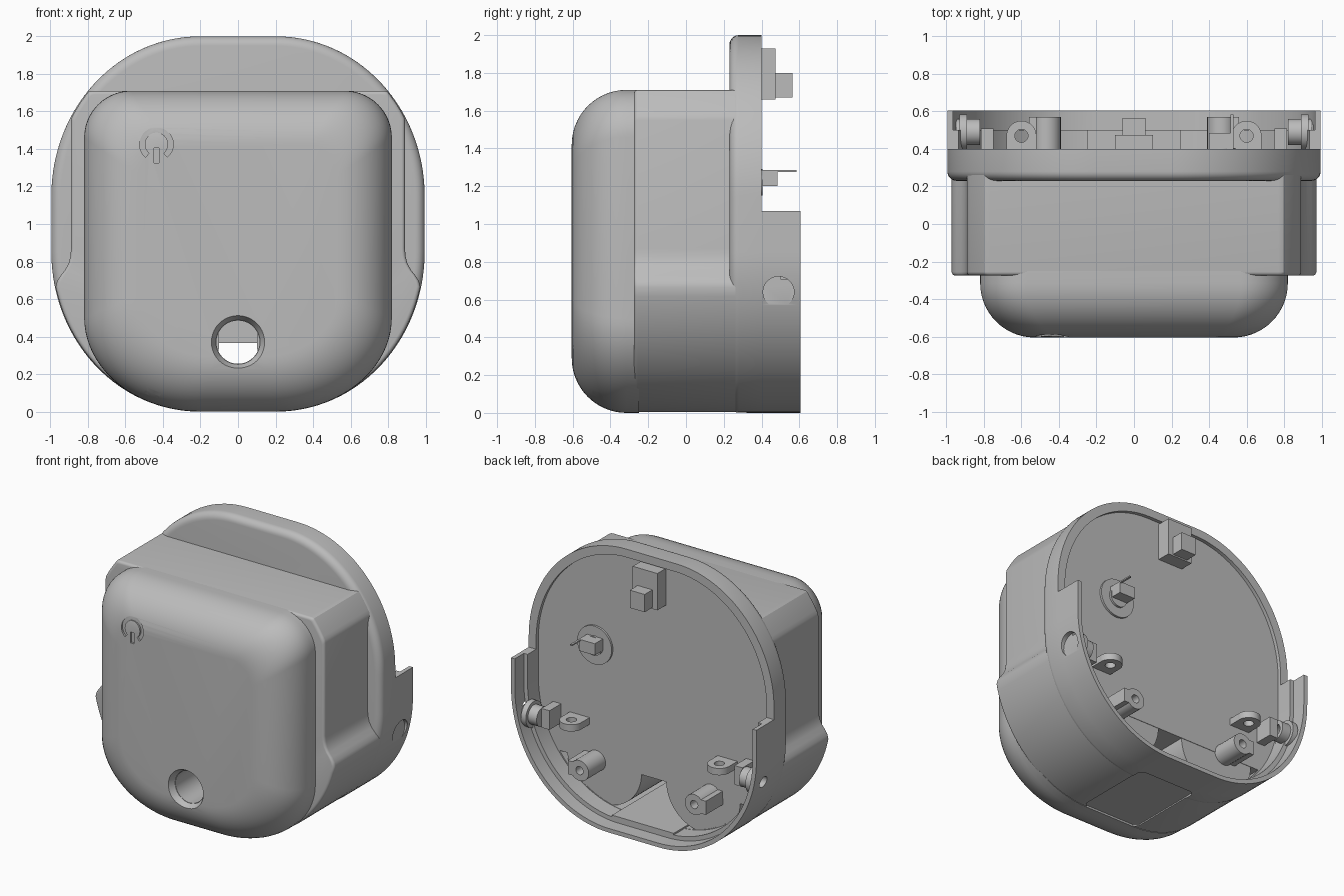
import bpy, bmesh, math
from mathutils import Vector

if "Cube" in bpy.data.objects:
    bpy.data.objects.remove(bpy.data.objects["Cube"])

gray = bpy.data.materials.new("warm_gray_plastic")
gray.diffuse_color = (0.5, 0.5, 0.5, 1)
gray.use_nodes = True
gray.node_tree.nodes["Principled BSDF"].inputs["Base Color"].default_value = gray.diffuse_color


def outline(w, z0, z1, bot, top, n=20):
    """Rounded rectangle in xz with elliptical corners (rx, rz)."""
    pts = []
    for cx, cz, r, a0 in ((w - top[0], z1 - top[1], top, 0), (-w + top[0], z1 - top[1], top, 90),
                          (-w + bot[0], z0 + bot[1], bot, 180), (w - bot[0], z0 + bot[1], bot, 270)):
        for i in range(n + 1):
            a = math.radians(a0 + 90 * i / n)
            pts.append((cx + r[0] * math.cos(a), cz + r[1] * math.sin(a)))
    return pts


def shell(d):
    """Main soft-square outline, inset by d."""
    c = (0.79 - d * 0.8, 0.85 - d * 0.8)
    return outline(0.995 - d, d, 2 - d, c, c, 28)


def scaled(pts, d, w, h, cz):
    return [(x * (w - d) / w, cz + (z - cz) * (h - d) / h) for x, z in pts]


def finish(name, bm):
    bmesh.ops.recalc_face_normals(bm, faces=bm.faces)
    me = bpy.data.meshes.new(name)
    bm.to_mesh(me)
    bm.free()
    ob = bpy.data.objects.new(name, me)
    bpy.context.collection.objects.link(ob)
    me.materials.append(gray)
    return ob


def loft(name, rings):
    """Solid from (outline, y) rings stacked along y."""
    bm = bmesh.new()
    loops = [[bm.verts.new((x, y, z)) for x, z in pts] for pts, y in rings]
    n = len(loops[0])
    for a, b in zip(loops, loops[1:]):
        for i in range(n):
            bm.faces.new((a[i], a[(i + 1) % n], b[(i + 1) % n], b[i]))
    bm.faces.new(loops[0])
    bm.faces.new(loops[-1])
    return finish(name, bm)


def cyl(name, p, q, r, seg=40, r2=None):
    """Cylinder or cone from p to q."""
    p, q = Vector(p), Vector(q)
    bm = bmesh.new()
    bmesh.ops.create_cone(bm, cap_ends=True, segments=seg, radius1=r, radius2=r if r2 is None else r2,
                          depth=(q - p).length)
    rot = (q - p).to_track_quat('Z', 'Y').to_matrix()
    for v in bm.verts:
        v.co = rot @ v.co + (p + q) / 2
    return finish(name, bm)


def box(name, x0, x1, y0, y1, z0, z1):
    return loft(name, [([(x0, z0), (x1, z0), (x1, z1), (x0, z1)], y) for y in (y0, y1)])


def cut(ob, *cutters):
    bpy.context.view_layer.objects.active = ob
    for c in cutters:
        m = ob.modifiers.new("cut", 'BOOLEAN')
        m.operation, m.solver, m.object = 'DIFFERENCE', 'EXACT', c
        bpy.ops.object.modifier_apply(modifier=m.name)


def drop(*obs):
    for o in obs:
        bpy.data.objects.remove(o)


def arc(r, n=6):
    """Quarter-round steps: (inset, depth from the front)."""
    return [(r * (1 - math.sin(math.pi / 2 * i / n)), r * (1 - math.cos(math.pi / 2 * i / n)))
            for i in range(n + 1)]


# Main solids: front bulge, middle body with side shoulders, back flange
o = outline(0.82, 0, 1.71, (0.62, 0.5), (0.25, 0.25))
front = loft("front_bulge", [(scaled(o, d, 0.82, 0.855, 0.855), -0.605 + y) for d, y in arc(0.29, 14)]
             + [(o, -0.25)])

base = [(x, z) for x, z in outline(0.991, 0.004, 1.9, (0.786, 0.846), (0.1, 0.1), 28) if z < 0.64 and x > 0]
base.sort(key=lambda p: p[1])
half = base + [(0.972, 0.665), (0.964, 0.695), (0.946, 0.725), (0.922, 0.755), (0.903, 0.79),
               (0.893, 0.83), (0.89, 0.87)]
for i in range(13):  # upper corner, kept inside the flange outline
    a = math.pi / 24 * i
    z = 1.55 + 0.16 * math.sin(a)
    edge = 0.199 + 0.79 * math.sqrt(1 - ((z - 1.15) / 0.85) ** 2)
    half.append((min(0.77 + 0.12 * math.cos(a), edge), z))
o = half + [(-x, z) for x, z in reversed(half)]
middle = loft("middle_body", [(scaled(o, d, 0.98, 0.9, 0.86), -0.275 + y) for d, y in arc(0.02, 4)]
              + [(o, 0.36)])

flange = loft("back_flange", [(shell(d), 0.23 + y) for d, y in arc(0.05, 6)] + [(shell(0), 0.4)])

# Rear skirt: stepped thin wall, open above z = 1.07
skirt = loft("rear_skirt", [(shell(0), 0.385), (shell(0), 0.605)])
c1 = loft("c", [(shell(0.06), 0.3), (shell(0.06), 0.7)])
c2 = loft("c", [(shell(0.03), 0.5), (shell(0.03), 0.7)])
c3 = box("c", -2, 2, 0.401, 0.8, 1.07, 3)
cut(skirt, c1, c2, c3)
drop(c1, c2, c3)

# Openings: back recess, lower cavity, front cable hole, bottom pad pocket
recess = loft("c", [(shell(0.06), 0.375), (shell(0.06), 0.5)])
low = [p for p in outline(0.9, 0.06, 1.9, (0.72, 0.74), (0.1, 0.1)) if p[1] < 0.41]
cavity = loft("c", [(low, -0.22), (low, 0.5)])
hole = cyl("c", (0, -0.7, 0.37), (0, -0.15, 0.37), 0.115)
sink = cyl("c", (0, -0.63, 0.37), (0, -0.56, 0.37), 0.155, r2=0.118)
pad_shape = [(0.23 * a, 0.05 + 0.3 * b) for a, b in ((-1, -.9), (-.88, -1), (.88, -1), (1, -.9),
                                                     (1, .9), (.88, 1), (-.88, 1), (-1, .9))]
bm = bmesh.new()
lo, hi = [[bm.verts.new((x, y, z)) for x, y in pad_shape] for z in (-0.05, 0.014)]
for i in range(8):
    bm.faces.new((lo[i - 1], lo[i], hi[i], hi[i - 1]))
bm.faces.new(lo)
bm.faces.new(hi)
pocket = finish("c", bm)
cut(flange, recess, cavity, pocket)
cut(middle, cavity, hole, pocket)
cut(front, hole, sink)
drop(recess, cavity, hole, sink, pocket)
box("pad_bump", -0.25, 0.25, -0.2, 0.5, 0.03, 0.075)

# Power symbol grooves on the front
ring = [math.radians(-50 + 280 * i / 32) for i in range(33)]
o = [(-0.435 + 0.09 * math.cos(a), 1.425 + 0.09 * math.sin(a)) for a in ring]
o += [(-0.435 + 0.062 * math.cos(a), 1.425 + 0.062 * math.sin(a)) for a in reversed(ring)]
symbol = loft("c", [(o, -0.65), (o, -0.59)])
stem = box("c", -0.449, -0.421, -0.65, -0.59, 1.325, 1.405)
cut(front, symbol, stem)
drop(symbol, stem)

for s in (-1, 1):
    # Small drain hole in the lower front curve
    c = cyl("c", (s * 0.455, -0.56, 0.0), (s * 0.455, -0.42, 0.14), 0.034, 20)
    cut(front, c)
    drop(c)
    # Side screw hole and its inner boss
    c1 = cyl("c", (s * 0.6, 0.49, 0.64), (s * 1.1, 0.49, 0.64), 0.042, 24)
    c2 = cyl("c", (s * 0.952, 0.49, 0.64), (s * 1.1, 0.49, 0.64), 0.082, 32)
    boss = cyl("side_boss", (s * 0.82, 0.49, 0.64), (s * 0.95, 0.49, 0.64), 0.07, 32)
    collar = cyl("side_boss_collar", (s * 0.89, 0.49, 0.64), (s * 0.93, 0.49, 0.64), 0.095, 32)
    cut(skirt, c1, c2)
    cut(boss, c1)
    cut(collar, c1)
    drop(c1, c2)
    xs = sorted((s * 0.75, s * 0.815))
    box("side_clip", *xs, 0.36, 0.51, 0.57, 0.71)
    # Large inner column with a screw post
    cyl("inner_column", (s * 0.4, -0.24, 0.37), (s * 0.4, 0.372, 0.37), 0.3, 64)
    post = cyl("screw_post", (s * 0.465, 0.36, 0.37), (s * 0.465, 0.57, 0.37), 0.075, 24)
    rib = box("post_rib", *sorted((s * 0.5, s * 0.56)), 0.36, 0.57, 0.32, 0.42)
    c = cyl("c", (s * 0.465, 0.48, 0.37), (s * 0.465, 0.7, 0.37), 0.03, 20)
    cut(post, c)
    drop(c)
    # Flat lug with a vertical hole
    lug = cyl("lug", (s * 0.6, 0.47, 0.62), (s * 0.6, 0.47, 0.67), 0.08, 32)
    web = box("lug_web", s * 0.6 - 0.08, s * 0.6 + 0.08, 0.36, 0.46, 0.62, 0.67)
    c = cyl("c", (s * 0.6, 0.47, 0.5), (s * 0.6, 0.47, 0.8), 0.035, 20)
    cut(lug, c)
    cut(web, c)
    drop(c)

# Top latch block on the back panel
latch = box("latch_base", -0.1, 0.1, 0.36, 0.475, 1.66, 1.93)
block = box("latch_block", -0.06, 0.06, 0.47, 0.565, 1.67, 1.8)
c1 = cyl("c", (0, 0.42, 1.865), (0, 0.6, 1.865), 0.035, 20)
c2 = cyl("c", (0, 0.52, 1.735), (0, 0.7, 1.735), 0.03, 20)
cut(latch, c1)
cut(block, c2)
drop(c1, c2)

# Button mechanism on the back panel
seat = cyl("button_ring", (0.47, 0.36, 1.22), (0.47, 0.39, 1.22), 0.14)
c = cyl("c", (0.47, 0.3, 1.22), (0.47, 0.5, 1.22), 0.115)
cut(seat, c)
drop(c)
cyl("button_hub", (0.47, 0.36, 1.22), (0.47, 0.405, 1.22), 0.07, 32)
box("button_arm", 0.4, 0.53, 0.39, 0.485, 1.2, 1.285)
box("button_pin", 0.515, 0.53, 0.48, 0.585, 1.275, 1.285)

# Smooth shading with crisp edges
for ob in bpy.data.objects:
    ob.select_set(True)
bpy.context.view_layer.objects.active = front
bpy.ops.object.shade_smooth_by_angle(angle=math.radians(30))
